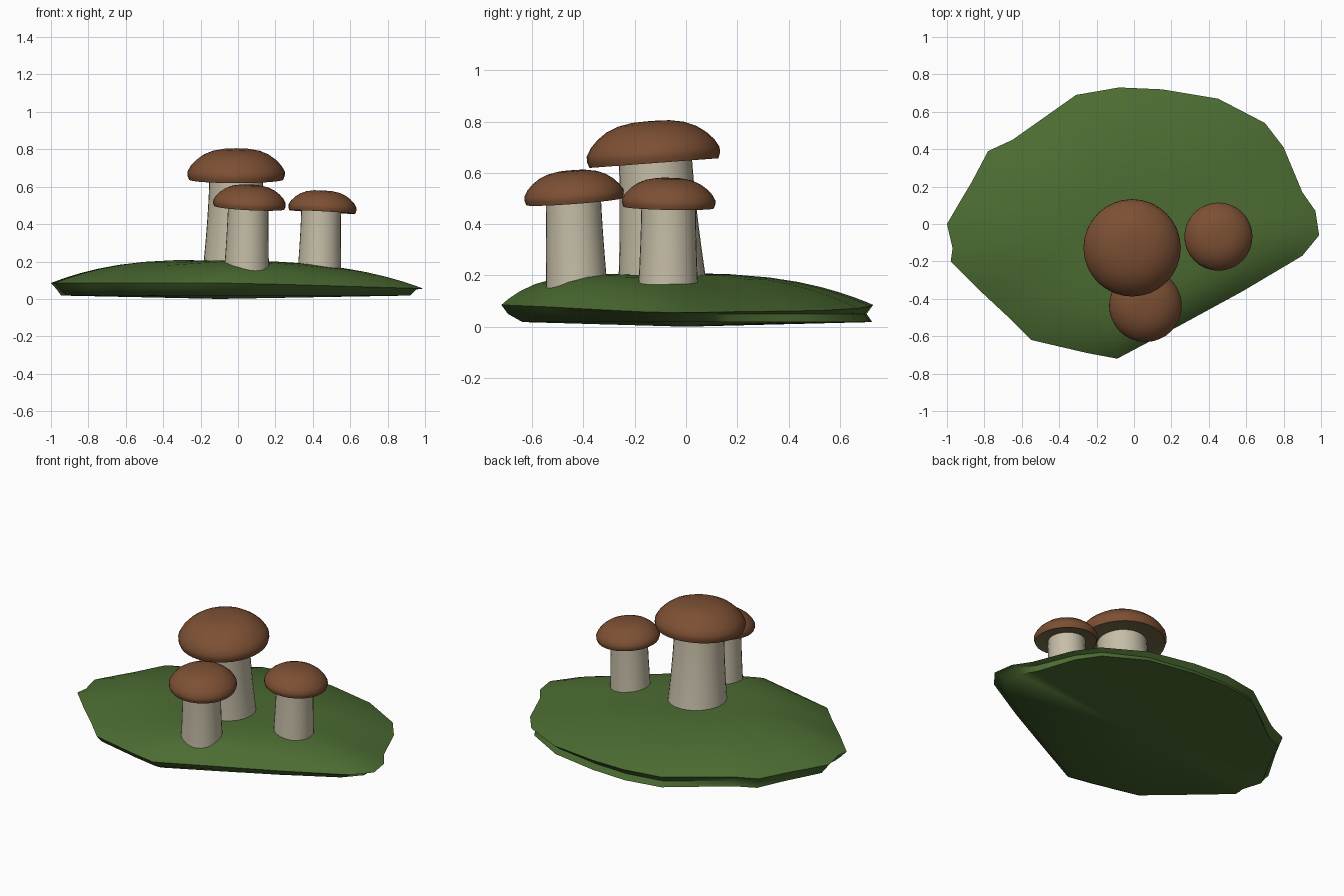
import bpy, bmesh, math
from mathutils import Vector, Matrix

cube = bpy.data.objects.get("Cube")
if cube:
    bpy.data.objects.remove(cube, do_unlink=True)


def material(name, rgb):
    m = bpy.data.materials.new(name)
    m.use_nodes = True
    m.diffuse_color = (*rgb, 1)
    bsdf = m.node_tree.nodes["Principled BSDF"]
    bsdf.inputs["Base Color"].default_value = (*rgb, 1)
    bsdf.inputs["Roughness"].default_value = 0.9
    return m


GRASS = material("grass green", (0.072, 0.15, 0.032))
CAP = material("cap brown", (0.205, 0.08, 0.034))
STEM = material("stem cream", (0.565, 0.515, 0.39))
GILLS = material("gill olive", (0.18, 0.145, 0.065))


def loft(name, rings, materials, angle=40):
    """Skin a list of rings; a ring of one point closes that end.
    Each ring comes with the material slot of the band that follows it."""
    bm = bmesh.new()
    rows = [([bm.verts.new(p) for p in pts], slot) for pts, slot in rings]
    for (a, slot), (b, _) in zip(rows, rows[1:]):
        n = max(len(a), len(b))
        for i in range(n):
            j = (i + 1) % n
            if len(a) == 1:
                f = bm.faces.new((a[0], b[j], b[i]))
            elif len(b) == 1:
                f = bm.faces.new((a[i], a[j], b[0]))
            else:
                f = bm.faces.new((a[i], a[j], b[j], b[i]))
            f.material_index = slot
    bmesh.ops.recalc_face_normals(bm, faces=bm.faces)
    mesh = bpy.data.meshes.new(name)
    bm.to_mesh(mesh)
    bm.free()
    obj = bpy.data.objects.new(name, mesh)
    bpy.context.collection.objects.link(obj)
    for m in materials:
        mesh.materials.append(m)
    bpy.ops.object.select_all(action="DESELECT")
    bpy.context.view_layer.objects.active = obj
    obj.select_set(True)
    bpy.ops.object.shade_smooth_by_angle(angle=math.radians(angle))
    return obj


def circle(r, z, n=32):
    if r == 0:
        return [Vector((0, 0, z))]
    return [Vector((r * math.cos(math.tau * i / n), r * math.sin(math.tau * i / n), z))
            for i in range(n)]


# Grassy mound: rim outline (x, y), lofted up to a crown and down to a flat base
RIM = [(-1, 0), (-.97, -.13), (-.98, -.2), (-.82, -.36), (-.67, -.5), (-.55, -.62),
       (-.25, -.69), (-.09, -.72), (.25, -.54), (.58, -.36), (.9, -.17), (.99, -.06),
       (.97, .07), (.9, .17), (.8, .41), (.7, .54), (.45, .67), (.15, .72),
       (-.08, .73), (-.31, .69), (-.65, .45), (-.78, .39), (-.87, .22), (-.93, .12)]
CENTRE = Vector((-.1, 0))
CROWN = .205


def mound_point(p, s):
    p = Vector(p)
    q = CENTRE + (p - CENTRE) * s
    steep = max(0, (p - CENTRE).normalized().dot(Vector((.5, -.866)))) ** 4
    rim = .085 - .03 * max(0, p.x)
    z = rim + (CROWN - rim) * (1 - s ** (2.6 + 5 * steep))
    return Vector((q.x, q.y, z - .02 * q.x * (1 - s * s)))


def base_point(p, inset, z):
    q = CENTRE + (Vector(p) - CENTRE) * inset
    return Vector((q.x, q.y, z))


rings = [([Vector((*CENTRE, 0))], 0),
         ([base_point(p, .94 + .075 * p[1], .018) for p in RIM], 0),
         ([base_point(p, .965, .05) for p in RIM], 0)]
rings += [([mound_point(p, s) for p in RIM], 0)
          for s in (1, .96, .9, .82, .72, .6, .45, .25)]
rings.append(([Vector((*CENTRE, CROWN))], 0))
loft("grass_mound", rings, [GRASS], 50)

# Cap section as fractions of radius and height, from under-centre to crown
SECTION = [(0, .06, 1), (.9, .04, 1), (.97, 0, 0), (1, .13, 0), (1, .27, 0), (.93, .46, 0),
           (.82, .64, 0), (.68, .8, 0), (.5, .92, 0), (.28, .985, 0), (0, 1, 0)]


def mushroom(prefix, foot, foot_r, neck, neck_r, cap, cap_r, cap_h, tilt):
    # Stem leans from foot to neck and flares a little at the ground
    foot, neck = Vector(foot), Vector(neck)
    stem = [([foot], 0)]
    for i in range(7):
        t = i / 6
        r = neck_r + (foot_r - neck_r) * (1 - t) ** 1.6
        c = foot.lerp(neck, t)
        stem.append(([c + p for p in circle(r, 0)], 0))
    stem.append(([neck], 0))
    loft(prefix + "_stem", stem, [STEM])
    # Cap with a gilled underside
    rows = [(circle(r * cap_r, z * cap_h), slot) for r, z, slot in SECTION]
    obj = loft(prefix + "_cap", rows, [CAP, GILLS], 50)
    obj.matrix_world = (Matrix.Translation(cap) @ Matrix.Rotation(tilt[0], 4, "X")
                        @ Matrix.Rotation(tilt[1], 4, "Y"))


mushroom("large", (-.015, -.09, .14), .175, (-.01, -.12, .66), .143,
         (-.01, -.125, .638), .26, .165, (.075, 0))
mushroom("front", (.045, -.425, .12), .122, (.055, -.44, .51), .108,
         (.06, -.435, .488), .194, .122, (.075, -.0 + .05))
mushroom("left", (.435, -.07, .12), .118, (.445, -.068, .49), .106,
         (.45, -.068, .465), .182, .115, (-.02, .055))
